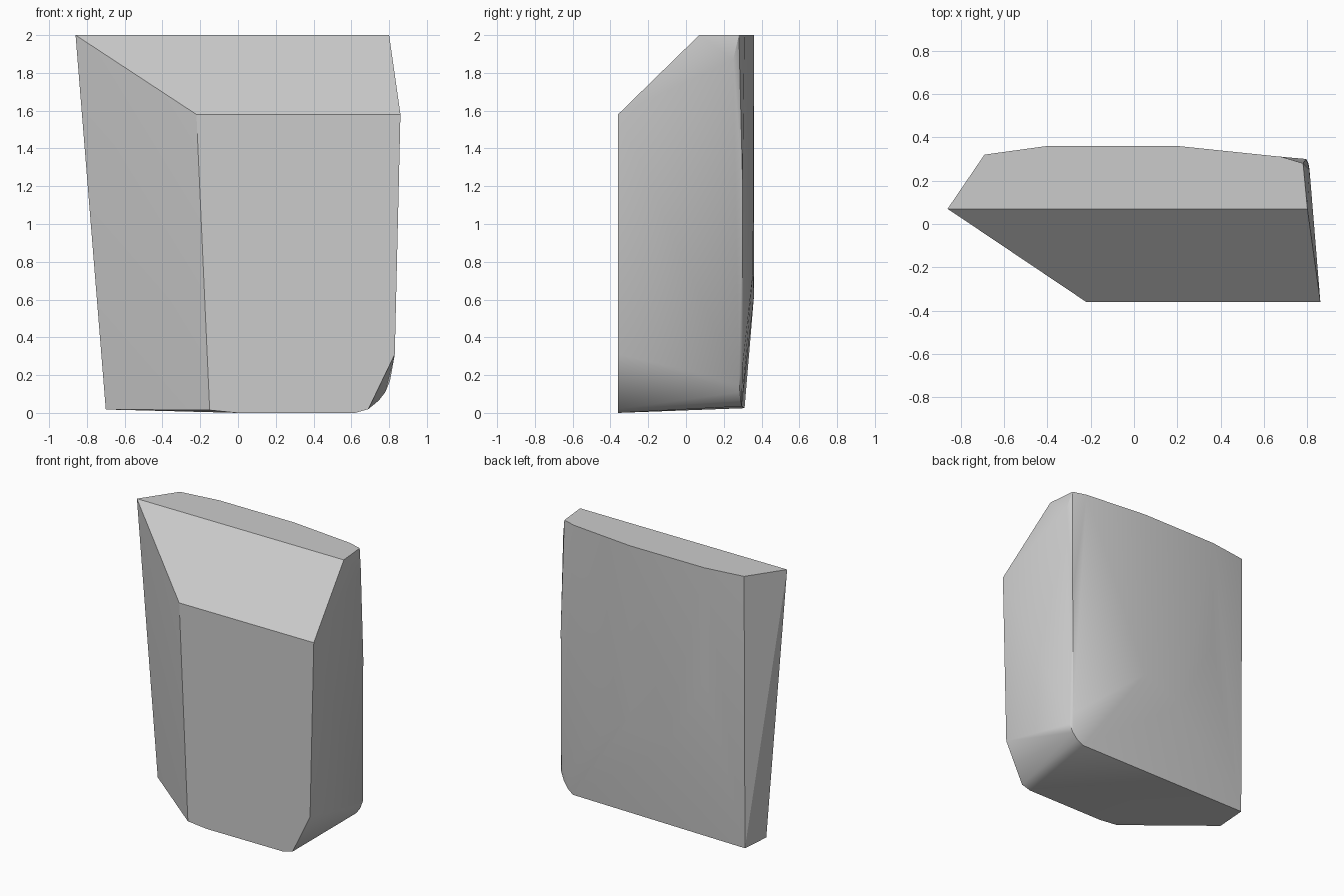
import bpy
import bmesh
import math

# Remove the default object
default = bpy.data.objects.get("Cube")
if default:
    bpy.data.objects.remove(default, do_unlink=True)

# One plain grey for the whole stone
grey = bpy.data.materials.new("stone_grey")
grey.use_nodes = True
colour = (0.6, 0.6, 0.6, 1.0)
grey.diffuse_color = colour
grey.node_tree.nodes["Principled BSDF"].inputs["Base Color"].default_value = colour

FRONT = -0.36
TOP = 2.0

# Flat top outline: straight front edge, gently bowed back edge
top_outline = [(-0.86, 0.07), (-0.69, 0.32), (-0.40, 0.36), (0.20, 0.36),
               (0.68, 0.31), (0.78, 0.28), (0.80, 0.07)]

# Flat front panel, with a clipped lower corner, as x and z
front_outline = [(-0.22, 1.58), (0.86, 1.58), (0.83, 0.31), (0.69, 0.02),
                 (0.62, 0.0), (0.0, 0.0), (-0.15, 0.015)]

# Rounded lower right corner toward the back
corner = [(0.805, 0.28, 0.17), (0.78, 0.285, 0.11),
          (0.745, 0.29, 0.065), (0.70, 0.295, 0.035)]

# Softened back right edge, and the swell of the back
back_edge = [(0.81, 0.25, 1.87), (0.795, 0.30, 1.2), (0.79, 0.30, 0.25)]
back_swell = [(-0.1, 0.36, 0.62), (0.2, 0.355, 0.75), (-0.4, 0.355, 1.2)]

# Narrow foot of the left side
left_foot = [(-0.70, 0.08, 0.018), (-0.69, 0.31, 0.025)]

points = [(x, y, TOP) for x, y in top_outline]
points += [(x, FRONT, z) for x, z in front_outline]
points += corner + back_edge + back_swell + left_foot

# Wrap the profiles in one closed skin
bm = bmesh.new()
for point in points:
    bm.verts.new(point)
hull = bmesh.ops.convex_hull(bm, input=bm.verts[:])
loose = [v for v in bm.verts if not v.link_faces]
bmesh.ops.delete(bm, geom=loose, context="VERTS")
bmesh.ops.dissolve_limit(bm, angle_limit=math.radians(0.8),
                         verts=bm.verts[:], edges=bm.edges[:])
bmesh.ops.recalc_face_normals(bm, faces=bm.faces[:])

mesh = bpy.data.meshes.new("stone_block")
bm.to_mesh(mesh)
bm.free()
mesh.materials.append(grey)

stone = bpy.data.objects.new("stone_block", mesh)
bpy.context.collection.objects.link(stone)

# Soft rounded areas, crisp main edges
bpy.ops.object.select_all(action="DESELECT")
stone.select_set(True)
bpy.context.view_layer.objects.active = stone
bpy.ops.object.shade_smooth_by_angle(angle=math.radians(30))
